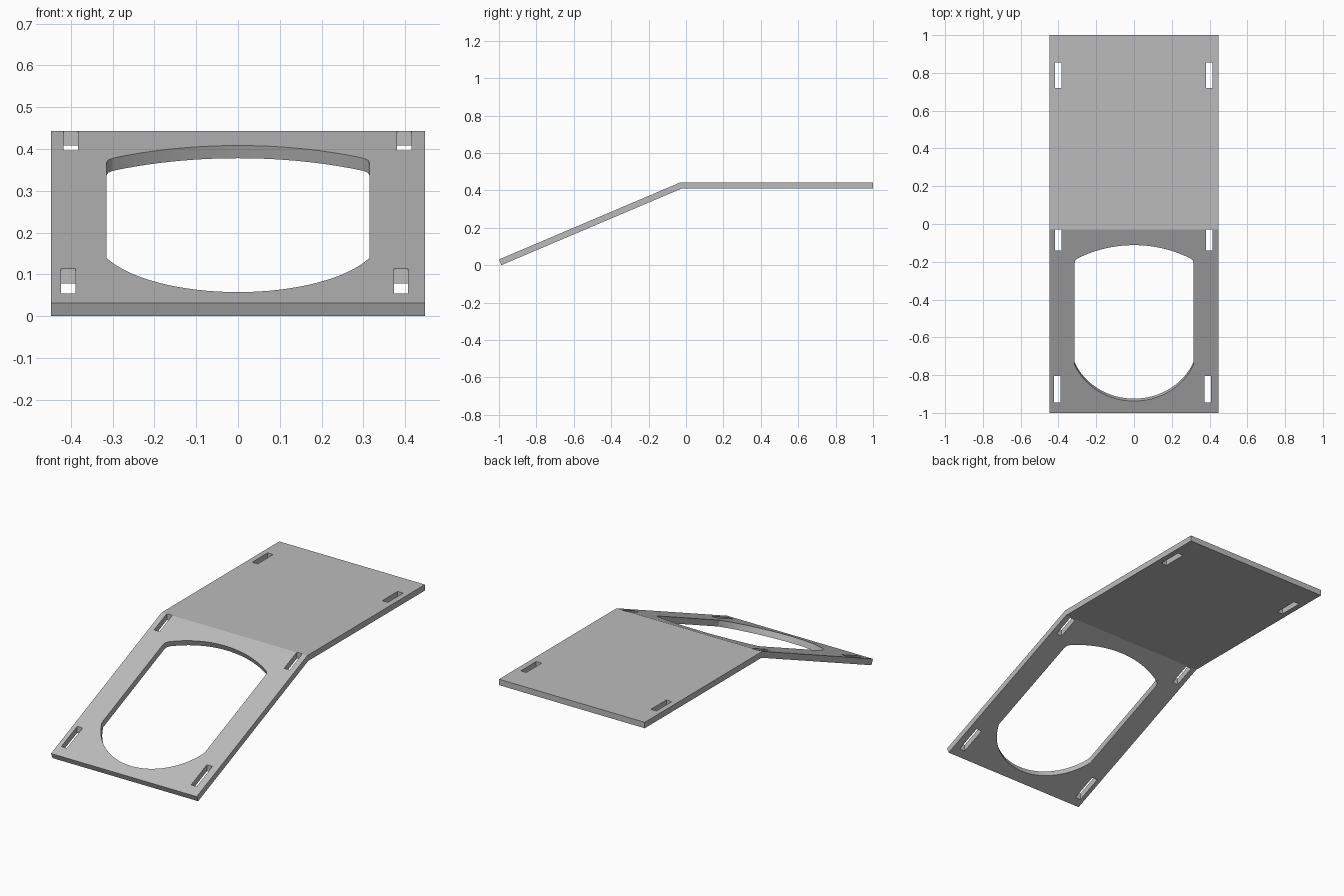
import bpy, bmesh, math
from mathutils import Matrix, Vector

cube = bpy.data.objects.get("Cube")
if cube:
    bpy.data.objects.remove(cube)

HALF_W = 0.447
TOP = 0.443
THICK = 0.033
CREASE_Y = -0.03
SLOPE = math.atan2(0.412, 0.97)
LENGTH = math.hypot(0.412, 0.97)

grey = bpy.data.materials.new("light grey")
grey.use_nodes = True
grey.diffuse_color = (0.5, 0.5, 0.5, 1)
grey.node_tree.nodes["Principled BSDF"].inputs["Base Color"].default_value = grey.diffuse_color


def prism(name, points, direction):
    """Extrude a closed outline of 3D points along a direction."""
    bm = bmesh.new()
    face = bm.faces.new([bm.verts.new(p) for p in points])
    new = bmesh.ops.extrude_face_region(bm, geom=[face])["geom"]
    bmesh.ops.translate(bm, vec=direction, verts=[v for v in new if isinstance(v, bmesh.types.BMVert)])
    bmesh.ops.recalc_face_normals(bm, faces=bm.faces)
    mesh = bpy.data.meshes.new(name)
    bm.to_mesh(mesh)
    bm.free()
    mesh.materials.append(grey)
    obj = bpy.data.objects.new(name, mesh)
    bpy.context.collection.objects.link(obj)
    return obj


# Bent panel: side profile swept across the width
front_top = Vector((0, -1, TOP - LENGTH * math.sin(SLOPE)))
front_low = front_top + THICK * Vector((0, math.sin(SLOPE), -math.cos(SLOPE)))
bend_low = Vector((0, CREASE_Y + THICK * math.tan(SLOPE / 2), TOP - THICK))
profile = [front_top, (0, CREASE_Y, TOP), (0, 1, TOP), (0, 1, TOP - THICK), bend_low, front_low]
panel = prism("bent_panel", [Vector(p) - Vector((HALF_W, 0, 0)) for p in profile],
              Vector((2 * HALF_W, 0, 0)))
cutters = []

# Six vertical slots: centre x, start y, end y
for x, y0, y1 in [(0.399, 0.72, 0.855), (0.399, -0.14, -0.028), (0.398, -0.944, -0.805)]:
    for side in (-1, 1):
        shift = -0.008 if y0 < -0.5 else -0.001
        cx = side * x + shift
        outline = [(cx - 0.017, y0, -0.2), (cx + 0.017, y0, -0.2),
                   (cx + 0.017, y1, -0.2), (cx - 0.017, y1, -0.2)]
        cutters.append(prism("slot_cutter", outline, Vector((0, 0, 1))))


# Large opening: outline in ramp coordinates (x, distance down from the crease)
def arc(radius, half_width, apex, sign, steps=32):
    a = math.asin(half_width / radius)
    return [(radius * math.sin(a * t), apex - sign * radius * (1 - math.cos(a * t)))
            for t in (2 * i / steps - 1 for i in range(steps + 1))]


upper = arc(0.62, 0.30, 0.089, -1)
lower = arc(0.341, 0.315, 0.986, 1)
outline = upper + [(0.311, 0.178), (0.315, 0.197)] + lower[::-1] + [(-0.315, 0.197), (-0.311, 0.178)]
ramp = Matrix.Translation((0, CREASE_Y, TOP)) @ Matrix.Rotation(SLOPE, 4, 'X')
cutters.append(prism("opening_cutter", [ramp @ Vector((x, -s, 0.1)) for x, s in outline],
                     ramp.to_3x3() @ Vector((0, 0, -0.25))))

# Cut the openings and bake the result
for c in cutters:
    mod = panel.modifiers.new("cut", 'BOOLEAN')
    mod.object = c
    mod.solver = 'EXACT'
    c.hide_render = True
bpy.context.view_layer.objects.active = panel
panel.select_set(True)
for mod in list(panel.modifiers):
    bpy.ops.object.modifier_apply(modifier=mod.name)
for c in cutters:
    bpy.data.objects.remove(c)
bpy.ops.object.shade_smooth_by_angle(angle=math.radians(15))
